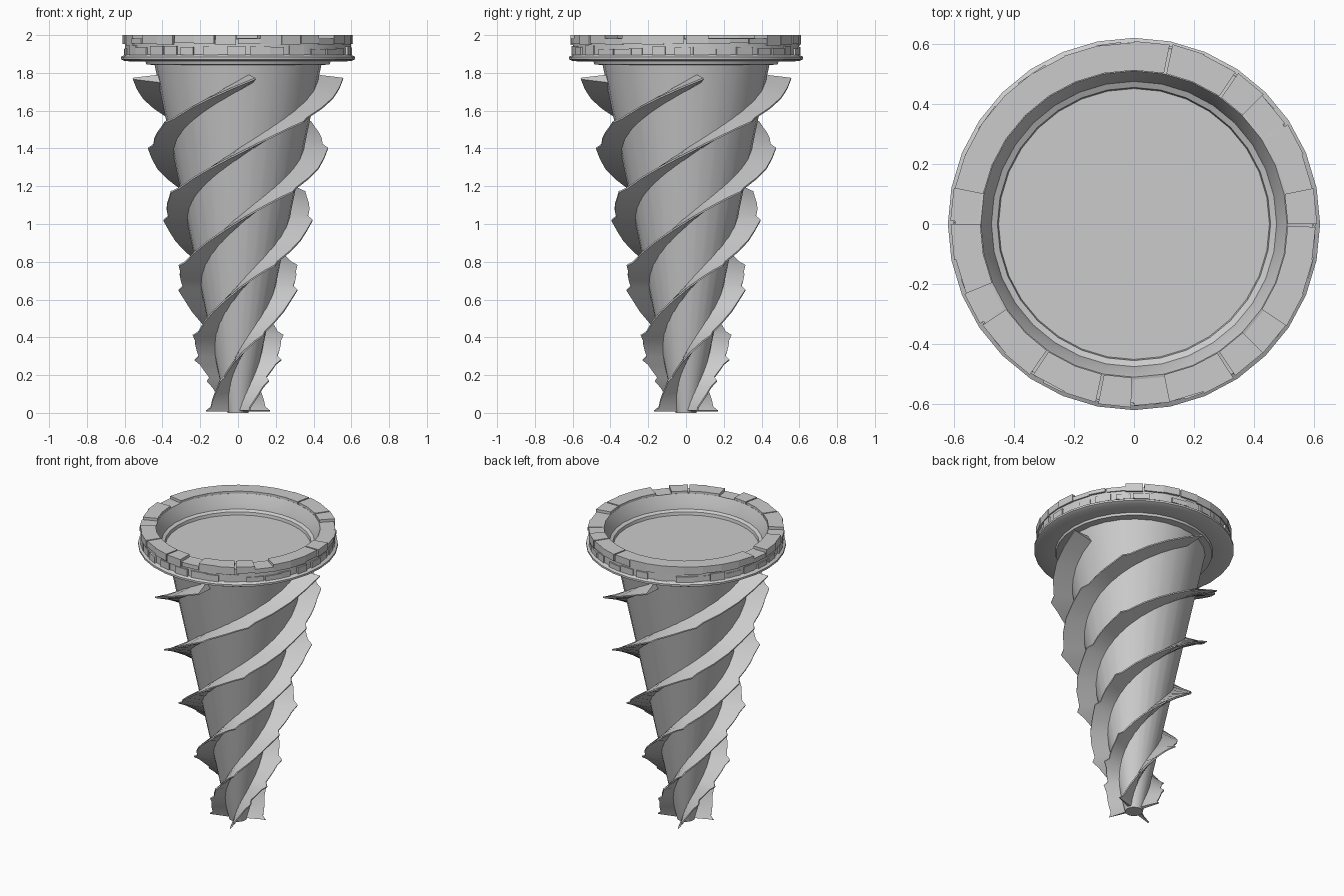
import bpy, bmesh, math, random

if "Cube" in bpy.data.objects:
    bpy.data.objects.remove(bpy.data.objects["Cube"])

random.seed(4)
PITCH = 1.44            # rise of one blade per full turn
TOP_Z, TOP_ANGLE = 1.78, math.radians(12)


def finish(name, bm, angle=30):
    bmesh.ops.recalc_face_normals(bm, faces=bm.faces)
    me = bpy.data.meshes.new(name)
    bm.to_mesh(me)
    bm.free()
    ob = bpy.data.objects.new(name, me)
    bpy.context.collection.objects.link(ob)
    bpy.ops.object.select_all(action='DESELECT')
    ob.select_set(True)
    bpy.context.view_layer.objects.active = ob
    bpy.ops.object.shade_smooth_by_angle(angle=math.radians(angle))
    return ob


def polar(r, a, z):
    return (r * math.cos(a), r * math.sin(a), z)


def sweep(bm, rings, closed):
    """Skin a list of equal-length point loops."""
    vs = [[bm.verts.new(p) for p in ring] for ring in rings]
    n = len(vs[0])
    for i in range(len(vs) if closed else len(vs) - 1):
        a, b = vs[i], vs[(i + 1) % len(vs)]
        for j in range(n):
            k = (j + 1) % n
            bm.faces.new((a[j], a[k], b[k], b[j]))
    if not closed:
        bm.faces.new(vs[0])
        bm.faces.new(vs[-1])


def lathe(bm, profile, sides):
    rings = [[polar(r, i * math.tau / sides, z) for r, z in profile] for i in range(sides)]
    sweep(bm, rings, True)


def arc_block(bm, r0, r1, z0, z1, a0, a1, steps=2):
    rings = []
    for i in range(steps + 1):
        a = a0 + (a1 - a0) * i / steps
        rings.append([polar(r0, a, z0), polar(r1, a, z0), polar(r1, a, z1), polar(r0, a, z1)])
    sweep(bm, rings, False)


def body_radius(z):
    return 0.06 + 0.207 * z


# Tapered core with flat cap
bm = bmesh.new()
stations = [(0.055, 0.0), (body_radius(0.2), 0.2), (body_radius(1.85), 1.85), (0.46, 1.865)]
sweep(bm, [[polar(r, i * math.tau / 28, z) for i in range(28)] for r, z in stations], False)
finish("drill_core", bm)

# Four jagged helical blades: peak height and radius of each tooth
peaks = [(0.01, 0.18), (0.17, 0.19), (0.28, 0.23), (0.41, 0.275), (0.65, 0.315),
         (0.78, 0.37), (1.02, 0.395), (1.17, 0.46), (1.40, 0.48), (1.54, 0.52), (1.77, 0.565)]
edge = []
for i, (z, r) in enumerate(peaks):
    edge.append((z, r))
    if i < len(peaks) - 1:
        z2, r2 = peaks[i + 1]
        za, ra = z + 0.02, r - 0.022
        for k in range(4):
            f = k / 4
            edge.append((za + (z2 - za) * f, ra + (r2 - 0.015 - ra) * f))


def blade_point(r, z, half):
    """Point on the helix, shifted by half the thickness across the blade."""
    rise = PITCH / math.tau
    length = math.hypot(r, rise)
    a = TOP_ANGLE - (TOP_Z - z) / rise
    return r, a - half * rise / length / r, max(0.0, z + half * r / length)


bm = bmesh.new()
for b in range(4):
    turn = b * math.pi / 2
    rings = []
    for z, r in edge:
        root = body_radius(z) - 0.02
        thick = 0.012 + 0.008 * z
        ring = []
        for rr, h in ((root, -thick), (r, -0.004), (r, 0.004), (root, thick)):
            pr, pa, pz = blade_point(rr, z, h)
            ring.append(polar(pr, pa + turn, pz))
        rings.append(ring)
    sweep(bm, rings, False)
finish("helical_blades", bm, 25)

# Collar: stepped flange and inner wall
bm = bmesh.new()
lathe(bm, [(0.43, 1.84), (0.485, 1.845), (0.49, 1.86), (0.60, 1.862), (0.62, 1.872),
           (0.62, 1.885), (0.598, 1.897), (0.597, 1.98), (0.525, 1.98), (0.51, 1.985),
           (0.485, 1.93), (0.475, 1.895), (0.455, 1.885), (0.45, 1.86)], 32)
finish("collar", bm)

# Uneven rim stones around the collar, upper and lower row
bm = bmesh.new()
count = 32
step = math.tau / count
for i in range(count):
    a = i * step
    top = 2.0 if random.random() < 0.78 else 1.982
    gap = random.choice((0.0, 0.0, 0.08)) * step
    arc_block(bm, 0.512, random.uniform(0.604, 0.612), random.uniform(1.945, 1.96), top,
              a, a + step - gap, 1)
    a += step * random.uniform(0.3, 0.6)
    arc_block(bm, 0.56, random.uniform(0.600, 0.610), 1.895, random.uniform(1.925, 1.945),
              a, a + step * random.uniform(0.6, 0.95), 1)
finish("rim_stones", bm)
